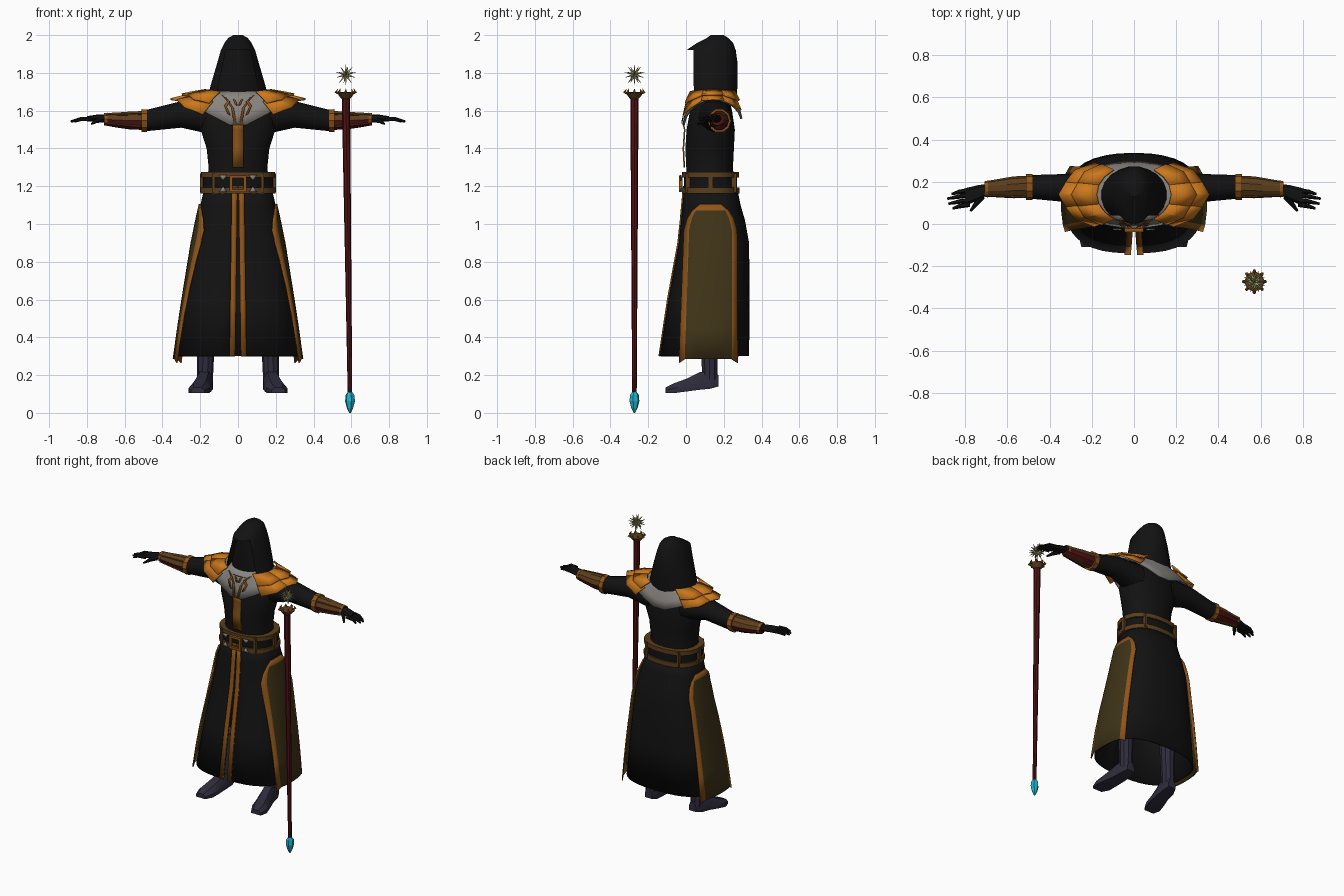
import bpy, bmesh
from math import sin, cos, pi, radians, copysign
from mathutils import Vector

if "Cube" in bpy.data.objects:
    bpy.data.objects.remove(bpy.data.objects["Cube"])


def material(name, r, g, b):
    m = bpy.data.materials.new(name)
    m.use_nodes = True
    m.diffuse_color = (r, g, b, 1)
    m.node_tree.nodes["Principled BSDF"].inputs["Base Color"].default_value = (r, g, b, 1)
    return m


BLACK = material("black cloth", .006, .006, .006)
ORANGE = material("bright orange", .6, .19, .012)
TRIM = material("dull orange trim", .27, .09, .01)
BROWN = material("brown leather", .105, .047, .011)
OLIVE = material("olive panel", .05, .034, .009)
MAROON = material("maroon", .08, .006, .007)
GREY = material("grey mantle", .25, .235, .22)
BOOT = material("blue grey boot", .028, .025, .045)
CYAN = material("cyan crystal", .012, .46, .65)
PALE = material("pale yellow", .34, .33, .14)


def finish(name, bm, mats, rule=None, mirror=False, thick=0, angle=32):
    bmesh.ops.recalc_face_normals(bm, faces=bm.faces)
    if rule:
        for f in bm.faces:
            f.material_index = rule(f)
    me = bpy.data.meshes.new(name)
    bm.to_mesh(me)
    bm.free()
    for m in mats:
        me.materials.append(m)
    me.shade_smooth()
    me.set_sharp_from_angle(angle=radians(angle))
    ob = bpy.data.objects.new(name, me)
    bpy.context.collection.objects.link(ob)
    if thick:
        s = ob.modifiers.new("thickness", 'SOLIDIFY')
        s.thickness, s.offset = thick, 0
    if mirror:
        ob.modifiers.new("mirror", 'MIRROR').use_mirror_merge = False
    return ob


def skin(rings, closed=True, caps=True):
    bm = bmesh.new()
    rows = [[bm.verts.new(p) for p in r] for r in rings]
    for a, b in zip(rows, rows[1:]):
        n = len(a)
        for i in range(n if closed else n - 1):
            j = (i + 1) % n
            bm.faces.new((a[i], a[j], b[j], b[i]))
    if closed and caps:
        bm.faces.new(rows[0])
        bm.faces.new(rows[-1])
    return bm


def loft(name, rings, mats, closed=True, caps=True, **kw):
    return finish(name, skin(rings, closed, caps), mats, **kw)


def oval(c, u, v, n=12):
    c, u, v = Vector(c), Vector(u), Vector(v)
    return [c + u * cos(2 * pi * i / n) + v * sin(2 * pi * i / n) for i in range(n)]


def tube(name, pts, radii, mat, n=6, **kw):
    pts = [Vector(p) for p in pts]
    d = (pts[-1] - pts[0]).normalized()
    u = d.orthogonal().normalized()
    w = d.cross(u)
    return loft(name, [oval(p, u * r, w * r, n) for p, r in zip(pts, radii)], [mat], **kw)


def box(name, c, size, mat, **kw):
    bm = bmesh.new()
    bmesh.ops.create_cube(bm, size=1)
    for v in bm.verts:
        v.co = Vector(c) + Vector(a * b for a, b in zip(v.co, size))
    return finish(name, bm, [mat], **kw)


def spow(a, p):
    return copysign(abs(a) ** p, a)


def around(z, rx, yf, yb, t, p=1):
    """Point on a rounded-square ring between front yf and back yb."""
    return Vector((rx * spow(cos(t), p), (yf + yb) / 2 + (yb - yf) / 2 * spow(sin(t), p), z))


def full(z, rx, yf, yb, n=20, p=1):
    return [around(z, rx, yf, yb, 2 * pi * (i + .5) / n, p) for i in range(n)]


# Hood with a recessed face opening
HOOD = [(1.665, .165, .005, .27), (1.75, .142, 0, .275), (1.85, .112, 0, .275),
        (1.92, .092, 0, .265), (1.96, .072, .06, .25), (1.985, .052, .11, .225), (2, .025, .13, .2)]
bm = skin([full(*h, n=20) for h in HOOD])
front = [f for f in bm.faces if f.calc_center_median().y < .035
         and abs(f.normal.z) < .9 and f.calc_center_median().z < 1.92]
bmesh.ops.inset_region(bm, faces=front, thickness=.012)
for v in {v for f in front for v in f.verts}:
    v.co.y += .05
finish("hood", bm, [BLACK])

# Torso with the strip down the chest
TORSO = [(1.18, .17, 0, .26), (1.3, .157, 0, .25), (1.4, .168, -.005, .255),
         (1.5, .2, .002, .26), (1.6, .2, .02, .245), (1.66, .15, .04, .23), (1.7, .08, .06, .2)]
loft("torso", [full(*t, p=.9) for t in TORSO], [BLACK])
loft("chest_strip", [[(x, y - .009, z) for x in (-.03, .03)] for z, r, y, b in TORSO[1:4]]
     + [[(x, -.015, 1.53) for x in (-.03, .03)]], [TRIM], closed=False, thick=.008)


# Grey mantle, draped lower at the front
def mantle(t, s, off=0):
    c, sn = cos(t), sin(t)
    low = 1.5 + .16 * abs(c) if sn < 0 else 1.54 + .12 * abs(c)
    return Vector(((.12 + .18 * s + off) * c, .14 + (.11 + .045 * s + off) * sn,
                   1.7 + (low - 1.7) * s ** 1.3 + off * .7))


loft("mantle", [[mantle(2 * pi * (i + .5) / 22 - pi / 2, s) for i in range(22)]
                for s in (0, .35, .7, 1)], [GREY], caps=False, thick=.012, angle=15)

# Mantle ornaments
ORNAMENTS = [[(-87, .92), (-83, .6), (-70, .36)], [(-80, .8), (-74, .62), (-77, .45), (-63, .3)],
             [(-88, .5), (-84, .36)]]
for k, path in enumerate(ORNAMENTS):
    loft(f"mantle_ornament_{k + 1}",
         [[mantle(radians(t + w), s, .011) for w in (-1.6, 1.6)] for t, s in path],
         [TRIM], closed=False, thick=.005, mirror=True)

# Overlapping shoulder plates
for k, mid in enumerate((-38, 0, 38)):
    for tier, (s0, s1, off) in enumerate(((.62, 1.13, .012), (.2, .75, .02))):
        rows = []
        for q in (0, .5, 1):
            s = s0 + (s1 - s0) * q
            rows.append([mantle(radians(mid + a), s + (.09 * q if a == 0 else 0), off + .006 * q)
                         for a in (-19, 0, 19)])
        loft(f"shoulder_plate_{k + 1}_{tier + 1}", rows, [ORANGE], closed=False,
             thick=.01, mirror=True, angle=10)


# Arms, cuffs, bracers
def limb(name, data, mats, n=12, **kw):
    return loft(name, [oval((x, y, z), (0, a, 0), (0, 0, b), n) for x, y, z, a, b in data],
                mats, mirror=True, **kw)


limb("sleeve", [(.12, .15, 1.565, .1, .095), (.3, .17, 1.58, .068, .07),
                (.49, .176, 1.547, .056, .056)], [BLACK])
limb("elbow_cuff", [(.482, .176, 1.547, .062, .062), (.512, .176, 1.547, .062, .064)], [TRIM], n=10)
limb("bracer", [(.512, .176, 1.548, .052, .052), (.57, .174, 1.548, .052, .05),
                (.64, .17, 1.55, .044, .042), (.71, .166, 1.555, .036, .034)],
     [MAROON, BROWN], n=10, rule=lambda f: int(f.normal.z > .25 or f.normal.z < -.9))
limb("wrist_band", [(.692, .166, 1.555, .04, .036), (.706, .166, 1.555, .038, .034)], [TRIM], n=10)
for k, z in enumerate((1.515, 1.583)):
    tube(f"bracer_edge_{k + 1}", [(.515, .128, z), (.7, .135, 1.555 + (z - 1.549) * .65)],
         [.006, .004], BROWN, mirror=True)

# Gloved hands
limb("palm", [(.69, .165, 1.557, .026, .022), (.74, .148, 1.56, .036, .02),
              (.8, .128, 1.557, .042, .014)], [BLACK], n=8)
for k, (y, tip) in enumerate(((.16, .865), (.138, .885), (.114, .88), (.092, .86))):
    tube(f"finger_{k + 1}", [(.78, y, 1.557), (.83, y - .008, 1.556), (tip, y - .018, 1.543)],
         [.012, .011, .006], BLACK, mirror=True)
tube("thumb", [(.72, .13, 1.553), (.75, .095, 1.545), (.775, .062, 1.53)],
     [.015, .012, .006], BLACK, mirror=True)

# Split skirt
SKIRT = [(.3, .322, -.135, .33), (.6, .28, -.09, .333), (.9, .235, -.035, .33),
         (1.02, .212, -.022, .308), (1.1, .195, -.015, .285), (1.2, .172, -.005, .265)]
P = .75
loft("skirt", [[around(*r, radians(-89 + 358 * i / 36), P) for i in range(37)] for r in SKIRT],
     [BLACK], closed=False, thick=.008)


def skirt_at(z):
    z = max(z, SKIRT[0][0])
    for a, b in zip(SKIRT, SKIRT[1:]):
        if z <= b[0]:
            q = (z - a[0]) / (b[0] - a[0])
            return [m + (n - m) * q for m, n in zip(a, b)]
    return SKIRT[-1]


# Trim along the front split
loft("split_trim", [[(x + .012 * (1.2 - z) / .9, skirt_at(z)[2] - .007, z) for x in (.003, .033)]
                    for z, *_ in SKIRT], [TRIM], closed=False, thick=.008, mirror=True)


# Arched side panels with a trimmed border
def panel_point(f, z):
    half = .142 + .012 * max(0, (.9 - z) / .6)
    if z > .93:
        half *= max(.0, 1 - ((z - .93) / .19) ** 2) ** .5
    y = .13 - .012 * max(0, (.9 - z) / .6) + half * f
    _, rx, yf, yb = skirt_at(z)
    v = min(1, abs((y - (yf + yb) / 2) / ((yb - yf) / 2)))
    x = rx * (1 - v ** (2 / P)) ** (P / 2)
    drop = .02 if abs(f) == 1 and z < .3 else 0
    return Vector((.6 * x + .4 * rx + .01 + .012 * (1.1 - z), y, z - drop))


ROWS = (.285, .45, .6, .75, .9, .97, 1.03, 1.07, 1.105)
COLS = (-1, -.8, -.4, 0, .4, .8, 1)
loft("side_panel", [[panel_point(f, z) for f in COLS] for z in ROWS], [OLIVE, TRIM],
     closed=False, thick=.008, mirror=True,
     rule=lambda f: int(f.calc_center_median().z > 1.075 or
                        abs(f.calc_center_median().y - panel_point(0, f.calc_center_median().z).y)
                        > .82 * abs(panel_point(1, f.calc_center_median().z).y
                                    - panel_point(0, f.calc_center_median().z).y)))

# Belt: two leather bands around a dark core
for name, z0, z1, g, mat in (("belt_core", 1.18, 1.26, 0, BLACK), ("belt_upper", 1.245, 1.275, .01, BROWN),
                             ("belt_lower", 1.162, 1.192, .012, BROWN)):
    loft(name, [full(z, .188 + g, -.012 - g, .272 + g, p=.85) for z in (z0, z1)], [mat])
for k, a in enumerate((-52, 0, 55)):
    c = around(1.218, .194, -.018, .278, radians(a), .85)
    box(f"belt_loop_{k + 1}", c, (.016, .026, .1), BROWN, mirror=True)

# Buckle and studs
for k, z in enumerate((1.176, 1.25)):
    box(f"buckle_bar_{k + 1}", (0, -.028, z), (.088, .018, .014), TRIM)
box("buckle_side", (.037, -.028, 1.213), (.014, .018, .08), TRIM, mirror=True)
for k, (z, h) in enumerate(((1.258, -.03), (1.17, .03))):
    bm = bmesh.new()
    bm.faces.new([bm.verts.new(p) for p in
                  ((.058, -.027, z), (.1, -.024, z), (.079, -.027, z + h))])
    finish(f"belt_stud_{k + 1}", bm, [GREY], thick=.008, mirror=True)

# Boots
loft("boot_shaft", [oval((x, y, z), (r, 0, 0), (0, r, 0), 10) for x, y, z, r in
                    ((.17, .125, .5, .052), (.172, .125, .3, .045), (.175, .125, .17, .042))],
     [BOOT], mirror=True)
FOOT = [(.17, .172, .14, .2, .028), (.174, .13, .128, .225, .042), (.18, .07, .122, .215, .045),
        (.195, 0, .113, .18, .052), (.207, -.06, .105, .158, .055), (.214, -.108, .105, .135, .036)]
loft("boot_foot", [[(x + sx * w, y, z) for sx, z in
                    ((-1, lo), (1, lo), (1, lo + (hi - lo) * .5), (.55, hi), (-.55, hi), (-1, lo + (hi - lo) * .5))]
                   for x, y, lo, hi, w in FOOT], [BOOT], mirror=True)

# Staff
Y = -.273
tube("staff_shaft", [(.593, Y, .09), (.571, Y, 1.68)], [.012, .022], MAROON, n=8)
tube("staff_crystal", [(.593, Y, z) for z in (0, .025, .062, .095, .113)],
     [.004, .017, .027, .024, .01], CYAN, angle=10)
tube("staff_cup", [(.571, Y, z) for z in (1.662, 1.675, 1.695, 1.7)],
     [.022, .034, .047, .03], BROWN, n=10)
HEAD = Vector((.571, Y, 1.79))
for k in range(8):
    d = Vector((cos(k * pi / 4), sin(k * pi / 4), 0))
    base = Vector((.571, Y, 1.69))
    tube(f"cup_claw_{k + 1}", [base + d * .038, base + d * .052 + Vector((0, 0, .008)),
                               base + d * .042 + Vector((0, 0, .026))], [.01, .008, .001], TRIM, n=5)

# Spiked star floating over the staff
k = 0
for tilt, count in ((90, 1), (50, 5), (15, 8), (-15, 8), (-50, 5), (-90, 1)):
    for i in range(count):
        k += 1
        a, e = 2 * pi * (i + (.5 if tilt < 0 else 0)) / count, radians(tilt)
        d = Vector((cos(a) * cos(e), sin(a) * cos(e), sin(e)))
        tube(f"star_spike_{k}", [HEAD, HEAD + d * .055], [.009, .0008], PALE, n=4)
